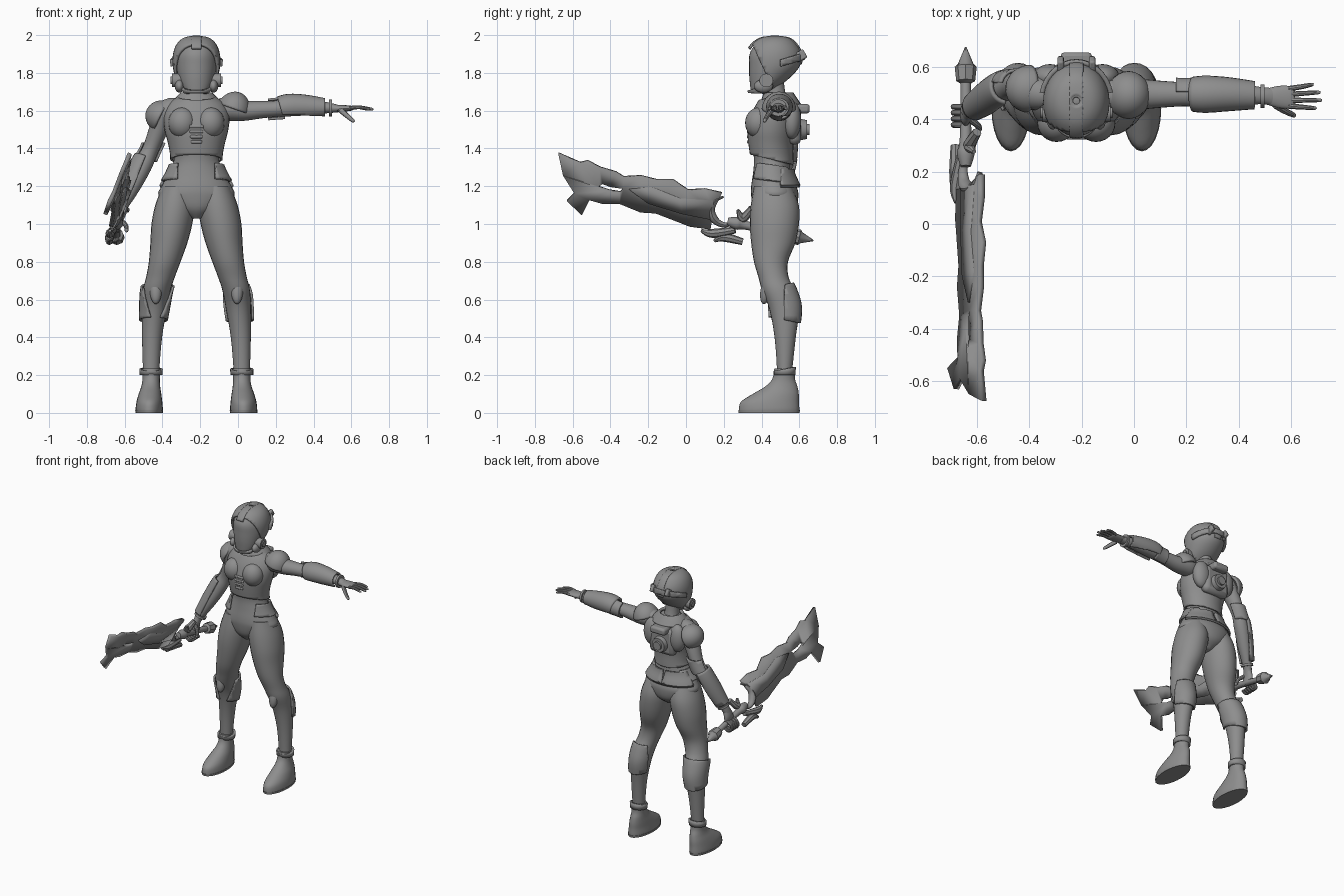
import bpy, bmesh, math
from mathutils import Vector, Matrix

if "Cube" in bpy.data.objects:
    bpy.data.objects.remove(bpy.data.objects["Cube"])

CX = -0.22
made = []
grey = bpy.data.materials.new("grey")
grey.use_nodes = True
grey.diffuse_color = (0.27, 0.27, 0.27, 1)
bsdf = next(n for n in grey.node_tree.nodes if n.type == 'BSDF_PRINCIPLED')
bsdf.inputs["Base Color"].default_value = grey.diffuse_color


def finish(name, bm, thick=0, bevel=0):
    bmesh.ops.recalc_face_normals(bm, faces=bm.faces)
    me = bpy.data.meshes.new(name)
    bm.to_mesh(me)
    bm.free()
    me.materials.append(grey)
    ob = bpy.data.objects.new(name, me)
    bpy.context.collection.objects.link(ob)
    if thick:
        m = ob.modifiers.new("thickness", 'SOLIDIFY')
        m.thickness, m.offset = thick, 0
    if bevel:
        m = ob.modifiers.new("bevel", 'BEVEL')
        m.width, m.segments = bevel, 2
    made.append(ob)
    return ob


def cut(bm, planes):
    # keep the side each plane normal points to
    for co, no in planes:
        bmesh.ops.bisect_plane(bm, geom=bm.verts[:] + bm.edges[:] + bm.faces[:],
                               plane_co=co, plane_no=no, clear_inner=True)


def spline(rows, steps):
    out = []
    for i in range(len(rows) - 1):
        a, b, c, d = (rows[max(0, min(len(rows) - 1, i + k))] for k in (-1, 0, 1, 2))
        for s in range(steps):
            t = s / steps
            out.append([q + t / 2 * (r - p + t * (2*p - 5*q + 4*r - w + t * (3*(q - r) + w - p)))
                        for p, q, r, w in zip(a, b, c, d)])
    return out + [list(rows[-1])]


def loft(name, rows, upright=True, ref=(0, 1, 0), n=24, steps=4, grow=0, planes=(), thick=0):
    # skin elliptical sections (x, y, z, radius, radius) along a path
    bm = bmesh.new()
    pts, rings = spline(rows, steps), []
    for i, p in enumerate(pts):
        c = Vector(p[:3])
        u, v = Vector((1, 0, 0)), Vector((0, 1, 0))
        if not upright:
            t = Vector(pts[min(i + 1, len(pts) - 1)][:3]) - Vector(pts[max(i - 1, 0)][:3])
            u = t.cross(Vector(ref)).normalized()
            v = u.cross(t).normalized()
        ra, rb = max(p[3], .002) + grow, max(p[4], .002) + grow
        rings.append([bm.verts.new(c + u * ra * math.cos(a) + v * rb * math.sin(a))
                      for a in (math.tau * k / n for k in range(n))])
    for r, q in zip(rings, rings[1:]):
        for k in range(n):
            bm.faces.new((r[k], r[k - 1], q[k - 1], q[k]))
    if not thick:
        bm.faces.new(rings[0])
        bm.faces.new(rings[-1])
    cut(bm, planes)
    return finish(name, bm, thick)


def blob(name, loc, size, rot=(0, 0, 0), planes=(), thick=0):
    bm = bmesh.new()
    bmesh.ops.create_uvsphere(bm, u_segments=24, v_segments=14, radius=1)
    cut(bm, planes)
    ob = finish(name, bm, thick)
    ob.data.transform(Matrix.LocRotScale(Vector(loc), None, None)
                      @ Matrix.LocRotScale(None, Vector(rot).to_track_quat('Z', 'Y') if any(rot) else None, Vector(size)))
    return ob


def box(name, loc, size, tilt=0, bevel=.008):
    bm = bmesh.new()
    bmesh.ops.create_cube(bm, size=1, matrix=Matrix.Translation(loc)
                          @ Matrix.Rotation(tilt, 4, 'X') @ Matrix.Diagonal((*size, 1)))
    return finish(name, bm, bevel=bevel)


def disc(name, loc, axis, r, depth, r2=None):
    bm = bmesh.new()
    q = Vector(axis).to_track_quat('Z', 'Y').to_matrix().to_4x4()
    bmesh.ops.create_cone(bm, cap_ends=True, segments=24, radius1=r, radius2=r if r2 is None else r2,
                          depth=depth, matrix=Matrix.Translation(loc) @ q)
    return finish(name, bm)


# torso, chest armour and waist plates
body = [(CX, y, z, a, b) for z, y, a, b in (
    (1.03, .46, .03, .06), (1.08, .47, .13, .11), (1.15, .47, .2, .125), (1.2, .465, .185, .12),
    (1.27, .455, .145, .1), (1.34, .455, .12, .095), (1.42, .45, .13, .1), (1.5, .455, .15, .11),
    (1.58, .47, .155, .105), (1.64, .48, .125, .085), (1.68, .485, .06, .06))]
loft("torso", body, n=32)
loft("chest_armour", body, n=32, grow=.013, thick=.012,
     planes=[((CX, .34, 1.37), (0, .25, 1)), ((CX, .4, 1.655), (0, .2, -1))])
loft("neck", [(CX, .49, 1.62, .06, .06), (CX, .475, 1.7, .048, .05), (CX, .465, 1.8, .05, .05)])
loft("collar", [(CX, .5, 1.63, .125, .1), (CX, .495, 1.66, .105, .085), (CX, .49, 1.69, .075, .07)], thick=.02)
for i in range(4):
    box("abdomen_vent", (CX, .337, 1.435 + i * .027), (.06 + .006 * i, .03, .017), bevel=.006)
for s, side in ((-1, "right"), (1, "left")):
    blob(side + "_breast_plate", (CX + s * .075, .385, 1.535), (.074, .072, .082))
    loft(side + "_hip_plate", body, n=32, grow=.014, thick=.014, planes=[
        ((CX, .4, 1.235), (0, .1, 1)), ((CX, .4, 1.32), (0, -.15, -1)), ((CX + s * .1, 0, 0), (s, 0, 0))])
    loft(side + "_back_belt_plate", body, n=32, grow=.016, thick=.014, planes=[
        ((0, .5, 1.2), (0, 0, 1)), ((0, .5, 1.29), (0, 0, -1)), ((CX + s * .03, .5, 0), (s, .3, 0)),
        ((CX, .5, 0), (0, 1, 0))])

# back unit
box("back_unit", (CX, .575, 1.52), (.2, .07, .2), bevel=.03)
box("back_unit_top", (CX, .61, 1.61), (.12, .09, .05), bevel=.015)
disc("back_dial", (CX, .615, 1.5), (0, 1, 0), .06, .05, .05)
disc("back_dial_hub", (CX, .64, 1.5), (0, 1, 0), .03, .03)
for s, side in ((-1, "right"), (1, "left")):
    blob(side + "_shoulder_blade_plate", (CX + s * .1, .56, 1.55), (.065, .05, .1))

# helmet with visor, open-faced shell and ear dials
skull = [(CX, y, z, a, b) for z, y, a, b in (
    (1.69, .375, .045, .03), (1.73, .405, .075, .065), (1.78, .435, .095, .1), (1.84, .46, .108, .126),
    (1.9, .465, .106, .128), (1.95, .467, .087, .1), (1.98, .47, .052, .06), (1.99, .47, .002, .002))]
loft("visor", skull, n=32)
loft("helmet_shell", skull, n=32, grow=.011, thick=.014, planes=[((CX, .4, 1.85), (0, 1, .45))])
loft("helmet_jaw_guard", skull, n=32, grow=.01, thick=.014, planes=[
    ((CX, .4, 1.725), (0, .25, -1)), ((CX, .4, 1.695), (0, 0, 1))])
loft("helmet_crest", skull, n=64, grow=.017, thick=.014, planes=[
    ((CX - .025, 0, 0), (1, 0, 0)), ((CX + .025, 0, 0), (-1, 0, 0)), ((CX, .36, 1.92), (0, .3, 1))])
loft("helmet_rear_rim", skull, n=32, grow=.025, thick=.02, planes=[
    ((0, .55, 1.85), (0, -.3, 1)), ((0, .55, 1.885), (0, .3, -1)), ((0, .5, 0), (0, 1, 0))])
for s, side in ((-1, "right"), (1, "left")):
    box(side + "_helmet_fin", (CX + s * .06, .605, 1.89), (.025, .06, .05), .5)
    disc(side + "_ear_dial", (CX + s * .105, .425, 1.76), (s, 0, 0), .036, .05)
    disc(side + "_ear_hub", (CX + s * .125, .425, 1.76), (s, 0, 0), .02, .025)
    blob(side + "_cheek_guard", (CX + s * .09, .41, 1.73), (.025, .05, .035))

# legs, boots and leg plates
leg = [(.1, .46, 1.2, .08, .1), (.113, .47, 1.1, .105, .127), (.13, .468, 1, .108, .13),
       (.146, .462, .9, .098, .117), (.168, .45, .8, .084, .09), (.19, .463, .72, .076, .08),
       (.21, .488, .65, .073, .086), (.222, .52, .55, .066, .079), (.235, .525, .4, .053, .056),
       (.24, .522, .22, .043, .04), (.24, .52, .16, .043, .04)]
boot = [(.25, .44, .0, .068, .158), (.25, .44, .02, .072, .16), (.249, .445, .06, .068, .153),
        (.246, .475, .1, .06, .122), (.242, .505, .14, .05, .085), (.24, .517, .18, .046, .06),
        (.24, .522, .235, .05, .054)]
for s, side in ((-1, "right"), (1, "left")):
    place = lambda rows: [(CX + s * r[0], *r[1:]) for r in rows]
    loft(side + "_leg", place(leg))
    loft(side + "_boot", place(boot))
    loft(side + "_sole", place([(.25, .44, 0, .072, .161), (.25, .44, .014, .074, .163)]), steps=1)
    loft(side + "_boot_cuff", place(leg), grow=.012, thick=.012, planes=[
        ((0, .52, .2), (0, 0, 1)), ((0, .52, .232), (0, .2, -1))])
    blob(side + "_knee_plate", (CX + s * .215, .425, .65), (.032, .03, .075), (0, .2, 1))
    loft(side + "_calf_plate", place(leg), grow=.01, thick=.012, planes=[
        ((0, .53, .49), (0, .2, 1)), ((0, .53, .68), (0, .2, -1)), ((0, .535, .6), (s * .2, 1, 0))])

# left arm, outstretched
arm = [(-.12, .49, 1.6, .05, .05), (-.05, .495, 1.61, .065, .066), (.03, .495, 1.6, .054, .058),
       (.12, .495, 1.605, .046, .05), (.2, .495, 1.61, .043, .046), (.27, .495, 1.62, .05, .052),
       (.36, .495, 1.62, .045, .046), (.48, .49, 1.615, .028, .033), (.53, .485, 1.61, .02, .034)]
loft("left_arm", arm, False)
loft("left_forearm_guard", arm, False, grow=.012, thick=.014, planes=[
    ((.23, 0, 1.6), (1, 0, .3)), ((.46, 0, 1.6), (-1, 0, 0)), ((0, 0, 1.59), (.03, 0, 1))])
loft("left_elbow_plate", arm, False, grow=.01, thick=.012, planes=[
    ((.16, 0, 0), (1, 0, 0)), ((.25, 0, 0), (-1, 0, 0)), ((0, .505, 0), (0, 1, 0))])
disc("left_wrist_band", (.49, .488, 1.615), (1, 0, 0), .045, .015)
loft("left_palm", [(.5, .487, 1.612, .018, .028), (.55, .485, 1.612, .018, .042),
                   (.6, .483, 1.613, .013, .043), (.615, .483, 1.613, .006, .036)], False)
for i in range(4):
    y, reach = .45 + .022 * i, (.69, .71, .705, .68)[i]
    loft("left_finger", [(.59, y, 1.613, .011, .011), (.64, y + .004 * (i - 1), 1.618, .01, .01),
         (reach, y + .008 * (i - 1), 1.608, .007, .007), (reach + .004, y + .008 * (i - 1), 1.607, 0, 0)], False, n=10)
loft("left_thumb", [(.54, .455, 1.605, .015, .015), (.575, .432, 1.575, .013, .012),
                    (.61, .415, 1.545, .009, .009), (.615, .412, 1.54, 0, 0)], False, n=10)

# right arm, lowered and gripping the sword
arm = [(-.32, .49, 1.62, .05, .05), (-.375, .5, 1.595, .062, .066), (-.42, .52, 1.5, .051, .056),
       (-.465, .53, 1.39, .043, .046), (-.505, .515, 1.31, .05, .05), (-.56, .48, 1.2, .044, .046),
       (-.62, .44, 1.08, .028, .032), (-.635, .425, 1.04, .024, .032)]
loft("right_arm", arm, False)
loft("right_forearm_guard", arm, False, grow=.012, thick=.014, planes=[
    ((-.49, .52, 1.35), (-.4, -.2, -1)), ((-.6, .45, 1.1), (.4, .2, 1)), ((-.545, .49, 1.22), (-1, 0, .4))])
loft("right_elbow_plate", arm, False, grow=.01, thick=.012, planes=[
    ((0, 0, 1.33), (0, 0, 1)), ((0, 0, 1.43), (0, 0, -1)), ((0, .54, 0), (0, 1, 0))])
disc("right_wrist_band", (-.615, .443, 1.085), (.4, .25, 1), .042, .015)
loft("right_palm", [(-.632, .43, 1.05, .022, .032), (-.642, .42, 1.01, .022, .043),
                    (-.64, .415, .97, .018, .042), (-.638, .415, .955, .008, .035)], False)
for i in range(4):
    y = .378 + .023 * i
    loft("right_finger", [(-.635, y, .985, .012, .012), (-.675, y, .968, .012, .012), (-.688, y, .935, .011, .011),
         (-.66, y, .912, .011, .011), (-.63, y, .925, .009, .009)], False, n=10)
loft("right_thumb", [(-.625, .4, 1.02, .014, .014), (-.595, .375, .995, .012, .012),
                     (-.59, .36, .965, .01, .01), (-.592, .357, .955, 0, 0)], False, n=10)

# shoulder pads
dome = [((0, 0, .1), (0, 0, 1))]
blob("left_shoulder_pad", (-.025, .492, 1.6), (.085, .08, .095), (.35, 0, 1), dome, .015)
blob("right_shoulder_pad", (-.395, .515, 1.565), (.085, .08, .09), (-1, .1, .5), dome, .015)


# sword: drawn in side profile, leaning outwards across its width
def lean(y, z, off=0):
    v = .22 * (y - .64) + .975 * (z - .92)
    return Vector((-.642 + .45 * v + off, y, z))


def plate(name, loops, thick):
    bm = bmesh.new()
    for pts in loops:
        vs = [bm.verts.new(lean(*p)) for p in pts]
        for a, b in zip(vs, vs[1:] + vs[:1]):
            bm.edges.new((a, b))
    bmesh.ops.triangle_fill(bm, edges=bm.edges[:], use_beauty=True)
    finish(name, bm, thick)


top = [(.19, 1.165), (.1, 1.185), (.01, 1.18), (-.07, 1.235), (-.16, 1.235), (-.24, 1.255), (-.33, 1.25),
       (-.37, 1.275), (-.455, 1.3), (-.52, 1.335), (-.56, 1.325), (-.675, 1.375)]
low = [(-.65, 1.26), (-.59, 1.165), (-.63, 1.125), (-.55, 1.05), (-.51, 1.13), (-.44, 1.11), (-.35, 1.11),
       (-.24, 1.065), (-.16, 1.06), (-.03, 1.01), (.02, .99), (.13, .975), (.15, 1.08)]
slot = [(-.47, 1.2), (-.44, 1.215), (-.4, 1.2), (-.33, 1.19), (-.35, 1.17), (-.41, 1.18)]
plate("blade", [top + low, slot], .022)
plate("blade_core", [[(.15, 1.13), (-.03, 1.14), (-.18, 1.2), (-.3, 1.19), (-.2, 1.115), (-.02, 1.06), (.13, 1.03)]], .038)
arc = [(.21 + .075 * math.cos(a), 1.07 + .075 * math.sin(a)) for a in (math.radians(100 + 27 * i) for i in range(9))]
loft("guard_crescent", [(*lean(*p), .022 - .004 * abs(i - 4), .026 - .004 * abs(i - 4)) for i, p in enumerate(arc)],
     False, ref=(1, 0, 0), n=12)
for y, z, dy, dz in ((.14, .95, .12, .03), (.2, .93, .1, -.04), (.3, 1.03, .05, .09)):
    loft("guard_prong", [(*lean(y - dy / 2, z + dz / 2), .008, .008), (*lean(y, z), .024, .024),
                         (*lean(y + dy, z + dz * .6), .018, .018)], False, ref=(1, 0, 0), n=8)
grip = lambda y: lean(y, .92 + .226 * (.64 - y))
loft("sword_grip", [(*grip(y), r, r) for y, r in ((.22, .02), (.27, .034), (.31, .024), (.42, .02), (.55, .02))], False, ref=(1, 0, 0), n=12)
loft("pommel", [(*grip(y), r, r) for y, r in ((.535, .018), (.545, .036), (.6, .042), (.61, .03), (.675, .003))],
     False, ref=(1, 0, 0), n=8, steps=1)

# smooth shading with sharp edges kept
bpy.ops.object.select_all(action='DESELECT')
for ob in made:
    ob.select_set(True)
bpy.context.view_layer.objects.active = made[0]
bpy.ops.object.shade_smooth_by_angle(angle=math.radians(35))
